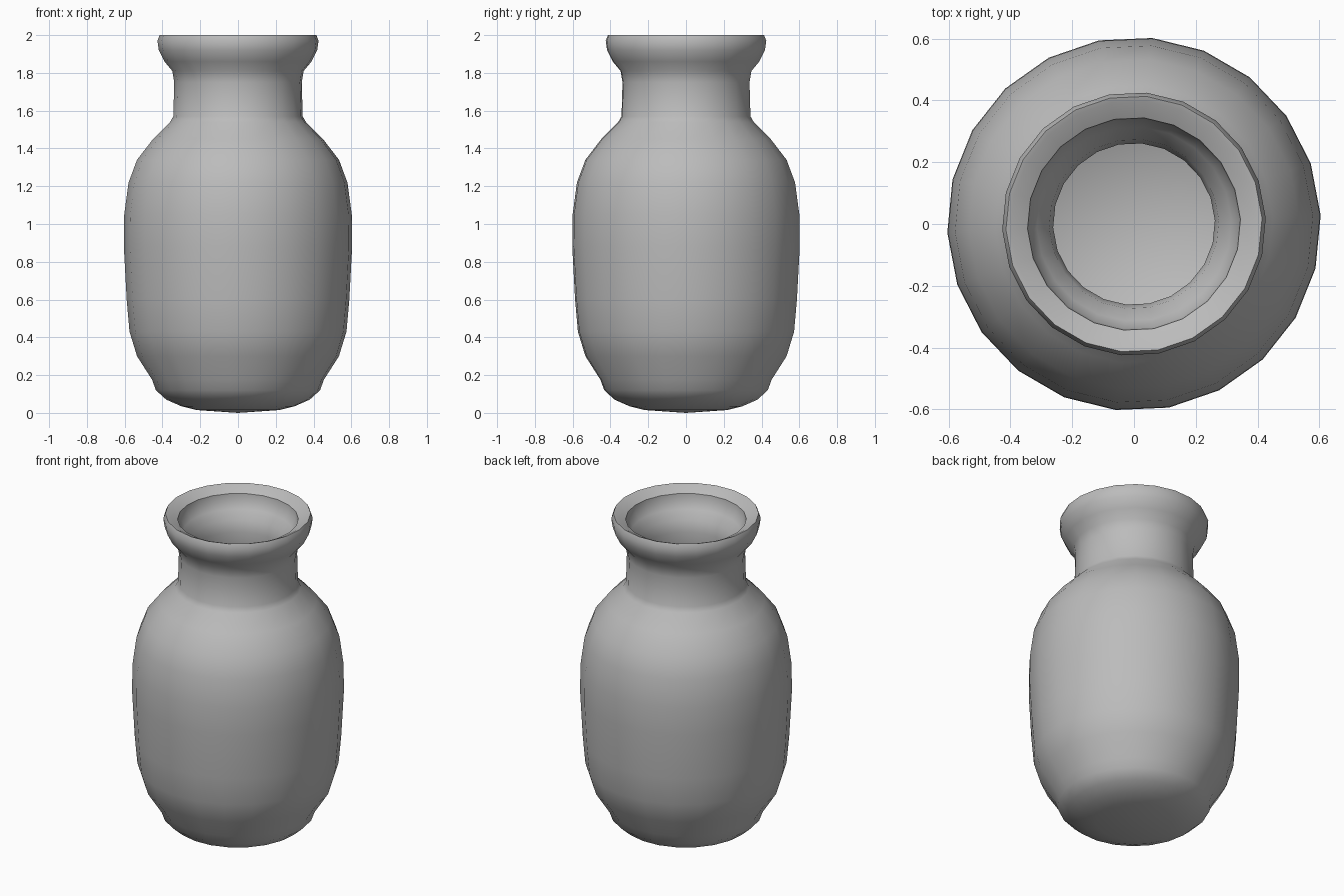
import bpy
import bmesh
import math

cube = bpy.data.objects.get("Cube")
if cube:
    bpy.data.objects.remove(cube, do_unlink=True)

SIDES = 22
TURN = math.radians(2.6)

clay = bpy.data.materials.new("grey clay")
clay.use_nodes = True
clay.diffuse_color = (0.5, 0.5, 0.5, 1)
clay.node_tree.nodes["Principled BSDF"].inputs["Base Color"].default_value = (0.5, 0.5, 0.5, 1)

# Outer wall from the base up to the lip, as radius and height
outer = [(0.0, 0.0), (0.22, 0.015), (0.30, 0.035), (0.38, 0.07), (0.435, 0.12),
         (0.455, 0.175), (0.535, 0.30), (0.575, 0.43), (0.59, 0.60), (0.605, 0.88),
         (0.603, 1.05), (0.58, 1.22), (0.535, 1.34), (0.45, 1.45), (0.36, 1.54),
         (0.343, 1.57), (0.338, 1.75), (0.348, 1.81), (0.39, 1.86), (0.42, 1.92),
         (0.427, 1.97), (0.415, 2.0)]

# Inner wall from the lip down to the floor
inner = [(0.40, 1.995), (0.345, 1.965), (0.34, 1.92), (0.315, 1.88), (0.275, 1.83),
         (0.262, 1.76), (0.262, 1.55), (0.38, 1.41), (0.47, 1.30), (0.52, 1.05),
         (0.52, 0.80), (0.50, 0.45), (0.45, 0.32), (0.38, 0.18), (0.28, 0.11), (0.0, 0.08)]


def lathe(name, profile, material):
    """Turn a closed-ended profile about the z axis."""
    bm = bmesh.new()
    rings = []
    for radius, height in profile:
        if radius == 0:
            rings.append([bm.verts.new((0, 0, height))] * SIDES)
            continue
        angles = [TURN + i * math.tau / SIDES for i in range(SIDES)]
        rings.append([bm.verts.new((radius * math.cos(a), radius * math.sin(a), height))
                      for a in angles])
    for low, high in zip(rings, rings[1:]):
        for i in range(SIDES):
            j = (i + 1) % SIDES
            corners = dict.fromkeys((low[i], low[j], high[j], high[i]))
            bm.faces.new(list(corners))
    bmesh.ops.recalc_face_normals(bm, faces=bm.faces)
    mesh = bpy.data.meshes.new(name)
    bm.to_mesh(mesh)
    bm.free()
    mesh.materials.append(material)
    obj = bpy.data.objects.new(name, mesh)
    bpy.context.collection.objects.link(obj)
    return obj


# Hollow jar body with smooth walls and crisp lip edges
jar = lathe("jar_body", outer + inner, clay)
bpy.ops.object.select_all(action="DESELECT")
jar.select_set(True)
bpy.context.view_layer.objects.active = jar
bpy.ops.object.shade_smooth_by_angle(angle=math.radians(40))
